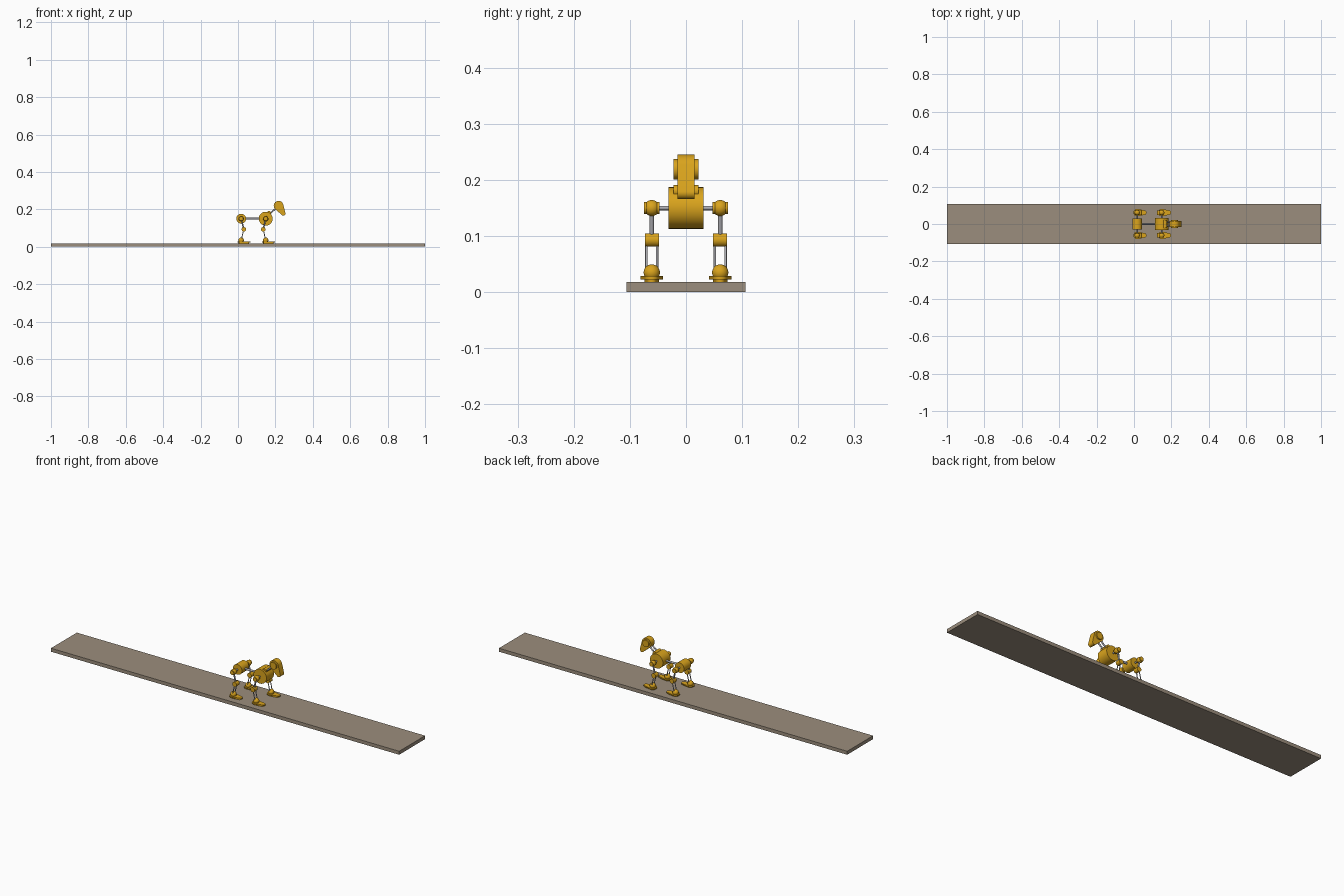
import bpy, bmesh, math
from mathutils import Vector
from mathutils.geometry import convex_hull_2d

if "Cube" in bpy.data.objects:
    bpy.data.objects.remove(bpy.data.objects["Cube"])


def material(name, r, g, b):
    m = bpy.data.materials.new(name)
    m.diffuse_color = (r, g, b, 1)
    m.use_nodes = True
    m.node_tree.nodes["Principled BSDF"].inputs["Base Color"].default_value = m.diffuse_color
    return m


GOLD = material("gold", 0.70, 0.37, 0.012)
STEEL = material("steel", 0.42, 0.42, 0.45)
BOARD = material("board brown", 0.33, 0.27, 0.205)


def finish(name, bm, mat, smooth=True):
    bmesh.ops.recalc_face_normals(bm, faces=bm.faces)
    me = bpy.data.meshes.new(name)
    bm.to_mesh(me)
    bm.free()
    ob = bpy.data.objects.new(name, me)
    bpy.context.collection.objects.link(ob)
    me.materials.append(mat)
    if smooth:
        bpy.ops.object.select_all(action='DESELECT')
        ob.select_set(True)
        bpy.context.view_layer.objects.active = ob
        bpy.ops.object.shade_smooth_by_angle(angle=math.radians(35))
    return ob


def rod(name, a, b, r, mat=STEEL, sides=32):
    a, b = Vector(a), Vector(b)
    bm = bmesh.new()
    bmesh.ops.create_cone(bm, cap_ends=True, segments=sides, radius1=r, radius2=r, depth=(b - a).length)
    rot = (b - a).to_track_quat('Z', 'Y')
    for v in bm.verts:
        v.co = rot @ v.co + (a + b) / 2
    return finish(name, bm, mat)


def drum(name, x, y, z, r, half):
    # cylinder lying across the body
    return rod(name, (x, y - half, z), (x, y + half, z), r, GOLD, 48)


def ball(name, x, y, z, r):
    bm = bmesh.new()
    bmesh.ops.create_uvsphere(bm, u_segments=32, v_segments=16, radius=r)
    bmesh.ops.translate(bm, verts=bm.verts, vec=(x, y, z))
    return finish(name, bm, GOLD)


def hull_plate(name, circles, lo, hi, place):
    # plate whose outline wraps the given circles (u, v, radius)
    pts = [Vector((u + r * math.cos(i * math.tau / 40), v + r * math.sin(i * math.tau / 40)))
           for u, v, r in circles for i in range(40)]
    outline = [pts[i] for i in convex_hull_2d(pts)]
    bm = bmesh.new()
    low = [bm.verts.new(place(p.x, p.y, lo)) for p in outline]
    high = [bm.verts.new(place(p.x, p.y, hi)) for p in outline]
    bm.faces.new(low)
    bm.faces.new(high)
    n = len(outline)
    for i in range(n):
        j = (i + 1) % n
        bm.faces.new((low[i], low[j], high[j], high[i]))
    return finish(name, bm, GOLD)


def flat(u, v, w):
    return (u, v, w)


def upright(u, v, w):
    return (u, w, v)


# Base board
bm = bmesh.new()
bmesh.ops.create_cube(bm, size=1)
for v in bm.verts:
    v.co = (v.co.x * 2, v.co.y * 0.212, (v.co.z + 0.5) * 0.018)
finish("base_board", bm, BOARD, False)

# Body: two drums joined by a spine
REAR, FRONT, HIP_Z = 0.017, 0.148, 0.15
drum("rear_body", REAR, 0, HIP_Z, 0.026, 0.029)
drum("chest", FRONT, 0, HIP_Z, 0.037, 0.031)
rod("spine", (REAR, 0, HIP_Z), (FRONT, 0, HIP_Z), 0.005)

# Legs: axle, hip, thigh, knee, twin shin rods, ankle and foot
for label, x, knee_dx in (("rear", REAR, 0.014), ("front", FRONT, -0.013)):
    rod(label + "_axle", (x, -0.061, HIP_Z), (x, 0.061, HIP_Z), 0.004)
    for side, s in (("left", 1), ("right", -1)):
        n = f"{label}_{side}_"
        y, kx, kz = s * 0.061, x + knee_dx, 0.093
        ball(n + "hip", x, y, HIP_Z, 0.0143)
        drum(n + "hip_cap", x, y, HIP_Z, 0.011, 0.0135)
        rod(n + "thigh", (x, y, HIP_Z), (kx, y, kz), 0.004)
        drum(n + "knee", kx, y, kz, 0.012, 0.0125)
        for k, dy in enumerate((-0.0095, 0.0095)):
            rod(f"{n}shin_{k}", (kx, y + dy, kz), (x, y + dy, 0.034), 0.0022)
        ball(n + "ankle", x, y, 0.035, 0.0145)
        hull_plate(n + "foot", [(x, y, 0.020), (x + 0.038, y, 0.012)], 0.023, 0.029, flat)
        hull_plate(n + "sole", [(x, y, 0.013), (x + 0.034, y, 0.008)], 0.017, 0.024, flat)

# Neck and head
drum("neck_joint", 0.166, 0, 0.180, 0.011, 0.022)
for k, dy in enumerate((-0.010, 0.010)):
    rod(f"neck_rod_{k}", (0.164, dy, 0.172), (0.219, dy, 0.219), 0.004)
hull_plate("head", [(0.217, 0.219, 0.026), (0.243, 0.177, 0.011)], -0.0155, 0.0155, upright)
drum("head_joint", 0.217, 0, 0.219, 0.018, 0.022)
